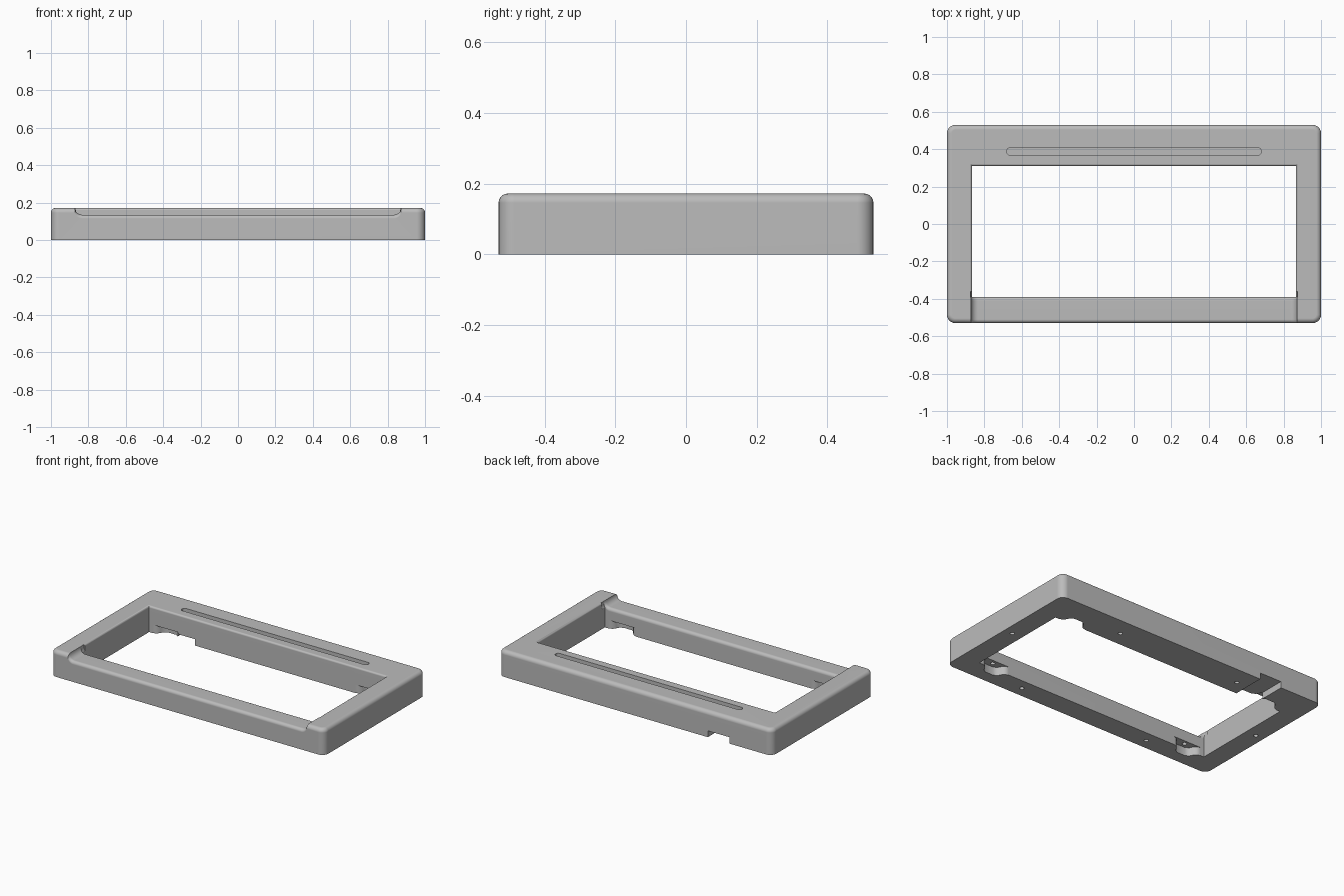
import bpy, bmesh
from math import sin, cos, pi

if "Cube" in bpy.data.objects:
    bpy.data.objects.remove(bpy.data.objects["Cube"], do_unlink=True)

HX, HY, TOP = 1.0, 0.53, 0.172            # outer half sizes and height
IN_X, IN_FRONT, IN_BACK = 0.866, -0.39, 0.31
RAIL_TOP = 0.135                          # lowered front rail

grey = bpy.data.materials.new("plain grey")
grey.use_nodes = True
grey.diffuse_color = (0.5, 0.5, 0.5, 1)
grey.node_tree.nodes["Principled BSDF"].inputs["Base Color"].default_value = (0.5, 0.5, 0.5, 1)


def loft(name, rings):
    """Closed solid through a list of equal-length point rings."""
    bm = bmesh.new()
    rows = [[bm.verts.new(p) for p in ring] for ring in rings]
    for a, b in zip(rows, rows[1:]):
        for i in range(len(a)):
            j = (i + 1) % len(a)
            bm.faces.new((a[i], a[j], b[j], b[i]))
    bm.faces.new(rows[0])
    bm.faces.new(rows[-1])
    bmesh.ops.recalc_face_normals(bm, faces=bm.faces)
    mesh = bpy.data.meshes.new(name)
    bm.to_mesh(mesh)
    bm.free()
    mesh.materials.append(grey)
    obj = bpy.data.objects.new(name, mesh)
    bpy.context.collection.objects.link(obj)
    return obj


def rounded_rect(hx, hy, r, steps=6):
    pts = []
    for k, (sx, sy) in enumerate(((1, 1), (-1, 1), (-1, -1), (1, -1))):
        for i in range(steps + 1):
            a = (k + i / steps) * pi / 2
            pts.append((sx * (hx - r) + r * cos(a), sy * (hy - r) + r * sin(a)))
    return pts


def prism(name, pts, z0, z1):
    return loft(name, [[(x, y, z) for x, y in pts] for z in (z0, z1)])


def box(name, x0, x1, y0, y1, z0, z1):
    return prism(name, [(x0, y0), (x1, y0), (x1, y1), (x0, y1)], z0, z1)


def arc(steps=6):
    return [i * pi / 2 / steps for i in range(steps + 1)]


# Outer block with rounded corners and a rounded top rim
R = 0.026
levels = [(0, 0)] + [(TOP - R + R * sin(a), R - R * cos(a)) for a in arc()]
frame = loft("frame", [[(x, y, z) for x, y in rounded_rect(HX - d, HY - d, 0.045 - d)]
                       for z, d in levels])


def cut(cutter):
    cutter.hide_render = True
    bpy.context.view_layer.objects.active = frame
    mod = frame.modifiers.new("cut", 'BOOLEAN')
    mod.operation, mod.solver, mod.object = 'DIFFERENCE', 'EXACT', cutter
    bpy.ops.object.modifier_apply(modifier=mod.name)
    bpy.data.objects.remove(cutter, do_unlink=True)


# Central opening, its upper edge rounded outwards
F = 0.012
levels = [(-0.1, 0)] + [(TOP - F + F * sin(a), F - F * cos(a)) for a in arc(4)] + [(0.3, F)]
cut(loft("opening", [[(-IN_X - d, IN_FRONT - d, z), (IN_X + d, IN_FRONT - d, z),
                      (IN_X + d, IN_BACK + d, z), (-IN_X - d, IN_BACK + d, z)]
                     for z, d in levels]))

# Lowered front rail: rounded long edges, ends curving up to the side rails
E = 0.02
contour = [(-0.6, RAIL_TOP - E), (-HY, RAIL_TOP - E)]
contour += [(-HY + E - E * cos(a), RAIL_TOP - E + E * sin(a)) for a in arc()[1:]]
contour += [(IN_FRONT - E + E * sin(a), RAIL_TOP - E + E * cos(a)) for a in arc()]
contour += [(-0.36, RAIL_TOP - E)]
C = 0.038
half = [(0.834 + C * sin(a), C - C * cos(a)) for a in arc()] + [(0.874, 0.06)]
stations = [(-x, h) for x, h in reversed(half)] + half
cut(loft("front_dip", [[(x, y, z + h) for y, z in contour] + [(x, -0.36, 0.4), (x, -0.6, 0.4)]
                       for x, h in stations]))

# Long shallow groove in the back rail
cut(prism("groove", [(x, y + 0.388) for x, y in rounded_rect(0.68, 0.019, 0.016)],
          TOP - 0.03, 0.3))

# Cable notch under the back rail
cut(box("cable_notch", -0.69, -0.53, 0.25, 0.6, -0.1, 0.042))

# Flared pockets under the front and back rails, each with a screw hole
side = [(0.1, -0.03), (0.1, 0), (0.075, 0.01), (0.062, 0.028), (0.053, 0.046), (0.03, 0.06)]
pocket = side + [(-x, d) for x, d in reversed(side)]


def screw_hole(x, y, depth):
    cut(prism("screw_hole", [(x + px, y + py) for px, py in rounded_rect(0.014, 0.014, 0.0139, 4)],
              -0.1, depth))


for s in (-1, 1):
    for edge, out in ((IN_FRONT, -1), (IN_BACK, 1)):
        cut(prism("pocket", [(s * 0.74 + x, edge + out * d) for x, d in pocket], -0.1, 0.055))
        screw_hole(s * 0.74, edge + out * 0.028, 0.1)

# Screw holes in the underside
for s in (-1, 1):
    for x, y in ((0.94, 0), (0.45, 0.41), (0.48, -0.46)):
        screw_hole(s * x, y, 0.06)

# Smooth rounded edges, crisp flats
bpy.ops.object.select_all(action='DESELECT')
frame.select_set(True)
bpy.context.view_layer.objects.active = frame
bpy.ops.object.shade_smooth_by_angle(angle=0.6)
weighted = frame.modifiers.new("even_shading", 'WEIGHTED_NORMAL')
weighted.keep_sharp = True
